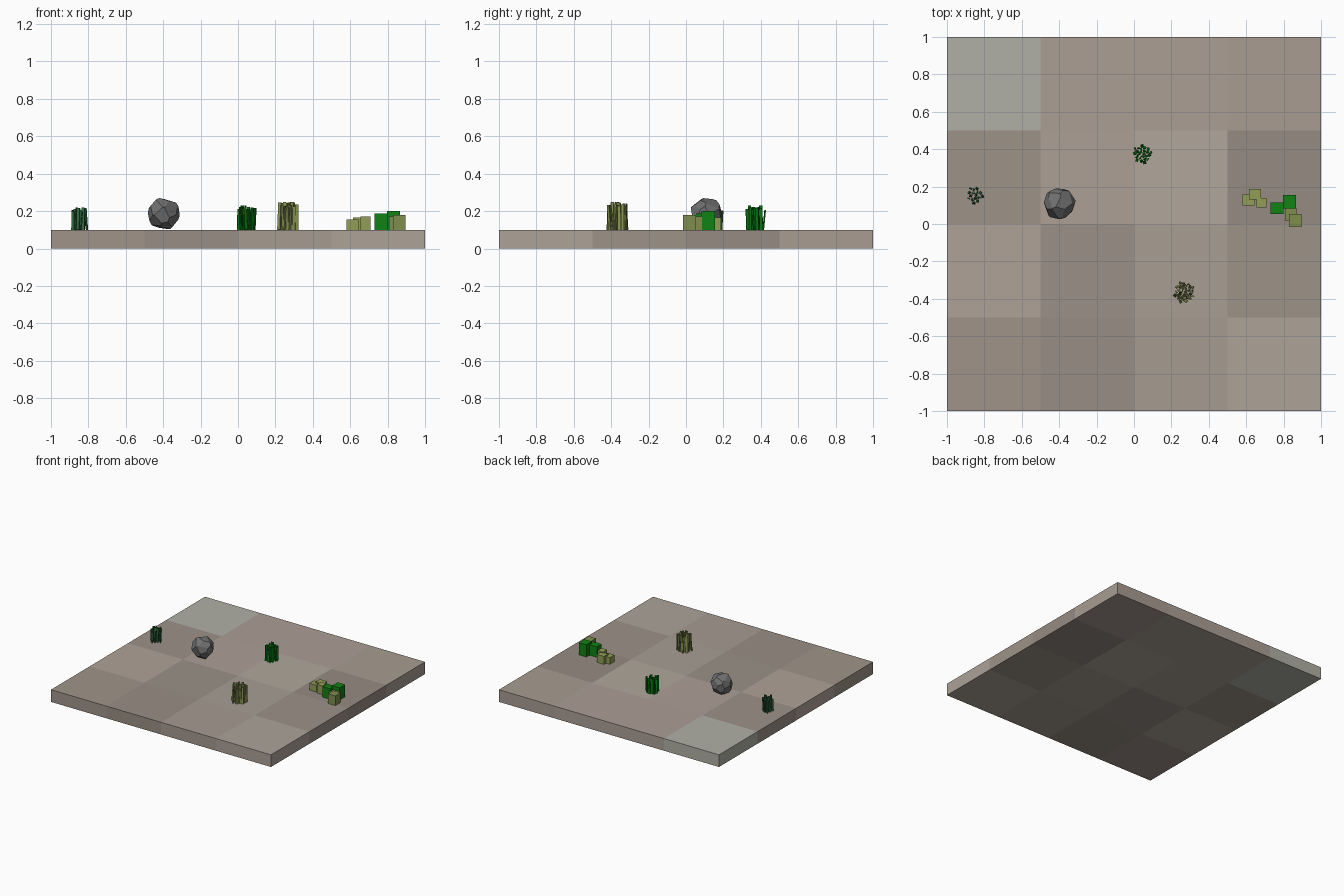
import bpy, bmesh, math, random
from mathutils import Vector, Matrix

if "Cube" in bpy.data.objects:
    bpy.data.objects.remove(bpy.data.objects["Cube"])

random.seed(7)
TOP = 0.1


def material(name, rgb):
    mat = bpy.data.materials.new(name)
    lin = [((c / 255 + 0.055) / 1.055) ** 2.4 for c in rgb]
    mat.diffuse_color = (*lin, 1)
    mat.use_nodes = True
    mat.node_tree.nodes["Principled BSDF"].inputs["Base Color"].default_value = mat.diffuse_color
    return mat


def finish(bm, name, mat=None):
    bmesh.ops.recalc_face_normals(bm, faces=bm.faces)
    mesh = bpy.data.meshes.new(name)
    bm.to_mesh(mesh)
    bm.free()
    obj = bpy.data.objects.new(name, mesh)
    bpy.context.collection.objects.link(obj)
    if mat:
        mesh.materials.append(mat)
    return obj


def add_box(bm, center, size, rot=Matrix.Identity(4)):
    m = Matrix.Translation(center) @ rot @ Matrix.Diagonal((*size, 1))
    bmesh.ops.create_cube(bm, size=1, matrix=m)


# ground: 4 x 4 tiles, rows from back to front
tiles = [
    [(176, 176, 166), (171, 159, 149), (171, 159, 149), (168, 156, 146)],
    [(157, 146, 136), (172, 160, 150), (177, 167, 156), (150, 140, 130)],
    [(175, 162, 152), (155, 145, 135), (168, 158, 148), (157, 147, 137)],
    [(160, 148, 138), (153, 143, 133), (166, 155, 145), (173, 163, 153)],
]
for r, row in enumerate(tiles):
    for c, rgb in enumerate(row):
        name = f"ground_tile_{r}_{c}"
        bm = bmesh.new()
        add_box(bm, (-0.75 + 0.5 * c, 0.75 - 0.5 * r, TOP / 2), (0.5, 0.5, TOP))
        finish(bm, name, material(name, rgb))

# rock: cube chipped by planes spread around a sphere
bm = bmesh.new()
bmesh.ops.create_cube(bm, size=0.3)
N = 26
for i in range(N):
    z = 1 - 2 * (i + 0.5) / N
    a = i * 2.39996 + random.uniform(-0.25, 0.25)
    s = math.sqrt(1 - z * z)
    n = Vector((s * math.cos(a), s * math.sin(a), z))
    res = bmesh.ops.bisect_plane(
        bm, geom=bm.verts[:] + bm.edges[:] + bm.faces[:], dist=1e-6,
        plane_co=n * random.uniform(0.074, 0.08), plane_no=n, clear_outer=True)
    edges = [e for e in res["geom_cut"] if isinstance(e, bmesh.types.BMEdge)]
    if edges:
        bmesh.ops.contextual_create(bm, geom=edges)
bmesh.ops.translate(bm, verts=bm.verts, vec=(-0.4, 0.11, 0.187))
finish(bm, "rock", material("rock_grey", (112, 112, 112)))


# grass tufts: thin leaning blades
def tuft(name, center, radius, height, count, rgb):
    bm = bmesh.new()
    for i in range(count):
        a = i * 2.39996
        d = radius * math.sqrt((i + 0.5) / count)
        h = height * random.uniform(0.8, 1.0)
        rot = (Matrix.Rotation(random.uniform(0, math.tau), 4, 'Z')
               @ Matrix.Rotation(random.uniform(-0.1, 0.1), 4, 'X'))
        add_box(bm, (center[0] + d * math.cos(a), center[1] + d * math.sin(a),
                     TOP + h / 2), (0.016, 0.006, h), rot)
    finish(bm, name, material(name, rgb))


tuft("grass_dark", (-0.85, 0.155), 0.043, 0.12, 16, (50, 105, 62))
tuft("grass_green", (0.045, 0.375), 0.048, 0.133, 24, (8, 125, 18))
tuft("grass_dry", (0.268, -0.365), 0.054, 0.15, 30, (140, 150, 84))

# blocky shrubs: x min, x max, y min, y max, z top
olive = material("shrub_olive", (146, 158, 86))
khaki = material("shrub_khaki", (128, 142, 78))
green = material("shrub_green", (16, 130, 20))
shrubs = [
    (0.58, 0.645, 0.10, 0.16, 0.155, olive),
    (0.615, 0.68, 0.13, 0.187, 0.165, olive),
    (0.655, 0.708, 0.087, 0.14, 0.172, olive),
    (0.73, 0.80, 0.053, 0.115, 0.186, green),
    (0.797, 0.866, 0.083, 0.155, 0.20, green),
    (0.807, 0.87, 0.02, 0.085, 0.17, khaki),
    (0.83, 0.896, -0.016, 0.053, 0.18, khaki),
]
for i, (x0, x1, y0, y1, z, mat) in enumerate(shrubs):
    bm = bmesh.new()
    add_box(bm, ((x0 + x1) / 2, (y0 + y1) / 2, (TOP + z) / 2),
            (x1 - x0, y1 - y0, z - TOP))
    finish(bm, f"shrub_block_{i}", mat)
